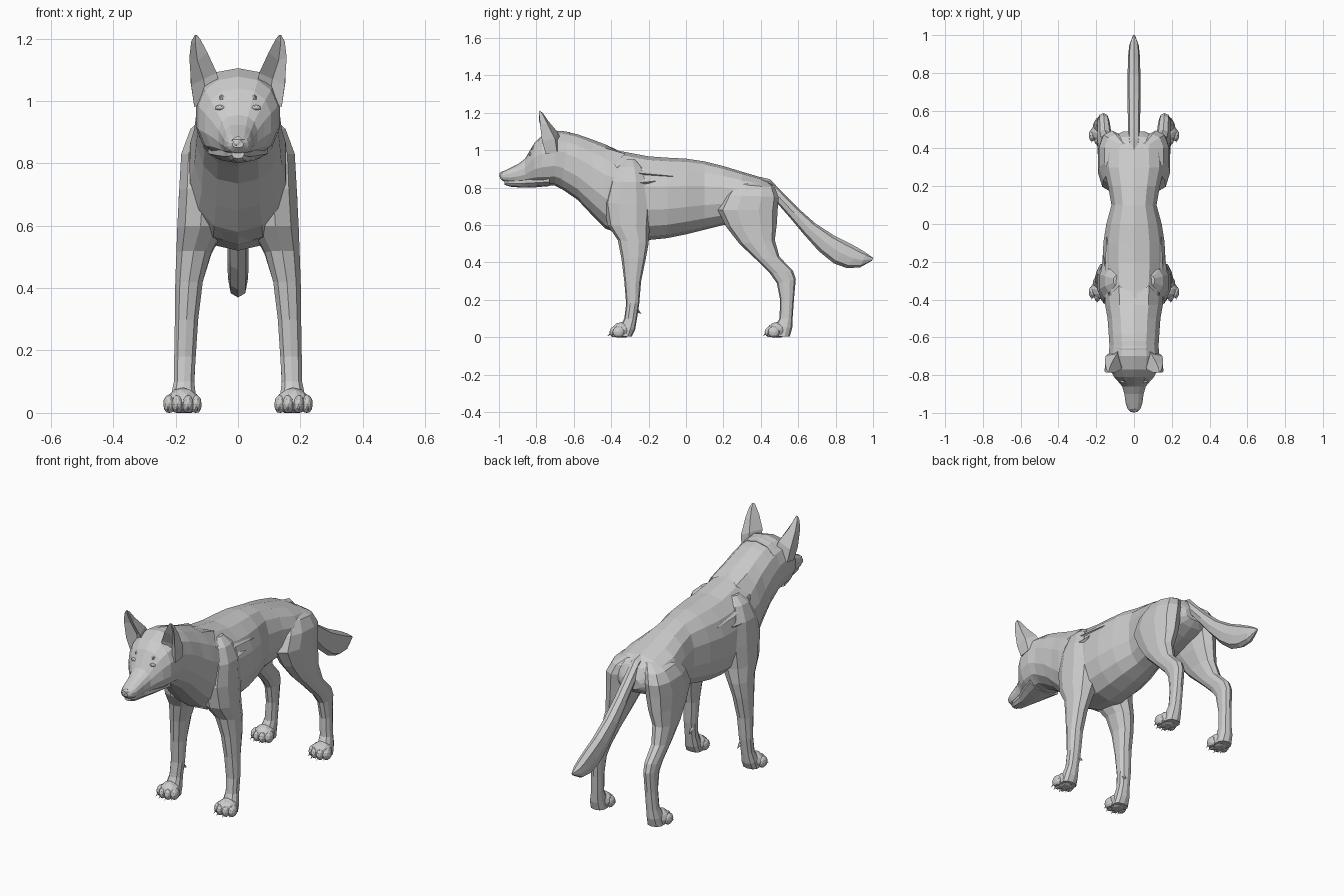
import bpy, bmesh
from math import sin, cos, pi, copysign
from mathutils import Vector, Matrix


def make(name, bm, mirror=False):
    bmesh.ops.recalc_face_normals(bm, faces=bm.faces)
    me = bpy.data.meshes.new(name)
    bm.to_mesh(me)
    bm.free()
    ob = bpy.data.objects.new(name, me)
    bpy.context.collection.objects.link(ob)
    if mirror:
        m = ob.modifiers.new("mirror", 'MIRROR')
        m.use_mirror_merge = False
    return ob


def skin(rings, cap_end=True):
    """Join rings of points into a faceted skin."""
    bm = bmesh.new()
    vs = [[bm.verts.new(p) for p in r] for r in rings]
    n = len(vs[0])
    for a, b in zip(vs, vs[1:]):
        for i in range(n):
            j = (i + 1) % n
            bm.faces.new((a[i], a[j], b[j], b[i]))
    bm.faces.new(vs[0])
    if cap_end:
        bm.faces.new(vs[-1])
    return bm


def ring(ya, za, yb, zb, xc, w, mid=.5, n=14, e=.85):
    """Rounded section spanning side-view points a and b, half-width w."""
    a, b = Vector((xc, ya, za)), Vector((xc, yb, zb))
    c = a.lerp(b, mid)
    pts = []
    for i in range(n):
        t = 2 * pi * i / n + pi / 2
        s, k = sin(t), cos(t)
        s, k = copysign(abs(s) ** e, s), copysign(abs(k) ** e, k)
        p = c + ((a - c) * s if s > 0 else (b - c) * -s)
        pts.append(p + Vector((w * k, 0, 0)))
    return pts


def slices(rows, mid=.5, n=14):
    """Upright sections: y, top, bottom, half-width."""
    return [ring(y, t, y, b, 0, w, mid, n) for y, t, b, w in rows]


def blobs(name, items, mirror=True, sub=2):
    """Faceted ellipsoids: centre, radii."""
    bm = bmesh.new()
    for c, r in items:
        bmesh.ops.create_icosphere(bm, subdivisions=sub, radius=1,
            matrix=Matrix.Translation(c) @ Matrix.Diagonal((*r, 1)))
    for v in bm.verts:
        v.co.z = max(v.co.z, 0)
    return make(name, bm, mirror)


def spikes(name, items, mirror=True):
    """Flattened points: base, tip, half-width across x, half-height."""
    bm = bmesh.new()
    for base, tip, wx, wz in items:
        b = Vector(base)
        ps = [bm.verts.new(b + Vector(o)) for o in
              ((wx, 0, 0), (0, 0, wz), (-wx, 0, 0), (0, 0, -wz))]
        t = bm.verts.new(tip)
        bm.faces.new(ps)
        for i in range(4):
            bm.faces.new((ps[i], ps[(i + 1) % 4], t))
    return make(name, bm, mirror)


# Torso
make("torso", skin(slices([
    (-.50, 1.03, .68, .10), (-.42, 1.015, .58, .14), (-.35, .995, .54, .155),
    (-.20, .967, .52, .168), (-.10, .96, .53, .166), (0, .955, .55, .15),
    (.10, .94, .575, .122), (.20, .915, .60, .14), (.30, .885, .61, .165),
    (.40, .855, .64, .158), (.46, .82, .67, .12), (.49, .765, .70, .06)])))

# Neck fur with a ragged rear edge
ruff = slices([
    (-.74, 1.085, .83, .115), (-.66, 1.103, .79, .132), (-.58, 1.085, .735, .137),
    (-.50, 1.057, .65, .143), (-.43, 1.03, .58, .156), (-.36, 1.0, .543, .161)])
for i, p in enumerate(ruff[-1]):
    p.y += .035 if i % 2 else -.02
make("neck_ruff", skin(ruff, False))

# Head and lower jaw
make("head", skin(slices([
    (-.995, .872, .85, .018), (-.98, .885, .835, .034), (-.95, .90, .827, .045),
    (-.90, .925, .822, .052), (-.86, .955, .82, .064), (-.835, .998, .82, .085),
    (-.81, 1.04, .818, .108), (-.77, 1.078, .813, .13), (-.70, 1.105, .81, .138),
    (-.62, 1.097, .78, .13)])))
make("lower_jaw", skin(slices([
    (-.97, .85, .815, .02), (-.94, .86, .805, .034), (-.88, .87, .80, .045),
    (-.80, .88, .802, .078), (-.73, .88, .808, .10)], n=10)))
blobs("nose", [((0, -.982, .868), (.027, .018, .02))], False, 1)
blobs("eyes", [((.057, -.832, .978), (.017, .011, .009))])
blobs("brows", [((.05, -.81, 1.008), (.014, .018, .016))], sub=1)

# Ears: each ring is inner edge, hollow, outer edge, back outer, back inner
make("ears", skin([
    [(.06, -.75, 1.05), (.10, -.735, 1.0), (.14, -.75, .98), (.14, -.69, .99), (.08, -.66, 1.04)],
    [(.068, -.77, 1.09), (.11, -.735, 1.07), (.15, -.77, 1.05), (.152, -.70, 1.06), (.09, -.685, 1.095)],
    [(.098, -.785, 1.155), (.13, -.755, 1.13), (.156, -.78, 1.14), (.153, -.74, 1.14), (.118, -.735, 1.155)],
    [(.122, -.787, 1.20), (.137, -.777, 1.185), (.15, -.785, 1.19), (.147, -.767, 1.192), (.13, -.765, 1.198)],
    [(.131, -.787, 1.21), (.135, -.785, 1.21), (.139, -.786, 1.21), (.138, -.782, 1.212), (.133, -.782, 1.212)]]), True)

# Front legs
make("front_legs", skin([ring(*r, n=10) for r in (
    (-.33, .95, -.27, .95, .08, .03), (-.375, .91, -.23, .91, .095, .06),
    (-.41, .83, -.20, .83, .112, .073),
    (-.44, .72, -.185, .70, .112, .080), (-.42, .60, -.195, .58, .120, .078),
    (-.365, .52, -.20, .50, .142, .058), (-.345, .42, -.215, .42, .157, .046),
    (-.33, .30, -.24, .30, .165, .039), (-.32, .18, -.25, .18, .17, .036),
    (-.33, .10, -.262, .10, .173, .034), (-.35, .06, -.272, .04, .175, .042),
    (-.36, .005, -.29, .005, .175, .045))]), True)

# Hind legs
make("hind_legs", skin([ring(*r, n=10) for r in (
    (.33, .85, .43, .835, .06, .03), (.255, .82, .475, .80, .098, .06),
    (.21, .76, .495, .75, .116, .072),
    (.17, .68, .49, .68, .122, .072), (.215, .59, .485, .60, .13, .062),
    (.285, .50, .475, .52, .145, .048), (.37, .42, .50, .43, .155, .04),
    (.45, .34, .572, .355, .16, .034), (.485, .29, .587, .31, .162, .031),
    (.503, .20, .577, .20, .165, .03), (.50, .10, .57, .10, .17, .032),
    (.475, .06, .568, .05, .175, .038), (.465, .005, .555, .005, .175, .043))]), True)

# Paws with four toes and claws
for side, y in (("front", -.375), ("hind", .455)):
    toes = [((.176, y + .03, .035), (.053, .053, .046))]
    claws = []
    for dx, dy in ((-.042, .014), (-.016, -.003), (.017, -.003), (.044, .014)):
        x = .177 + dx
        toes.append(((x, y + dy, .028), (.019, .032, .031)))
        claws.append(((x, y + dy - .02, .025), (x + dx * .1, y + dy - .042, .006), .006, .009))
    blobs(side + "_paws", toes)
    spikes(side + "_claws", claws)
spikes("dewclaws", [((.15, -.265, .15), (.148, -.238, .125), .01, .016)])

# Tail
make("tail", skin([ring(*r, n=8) for r in (
    (.36, .865, .40, .80, 0, .02), (.45, .845, .44, .74, 0, .032),
    (.515, .775, .485, .72, 0, .032), (.60, .69, .555, .64, 0, .033),
    (.69, .61, .63, .55, 0, .034), (.79, .545, .71, .46, 0, .034),
    (.87, .505, .79, .395, 0, .033), (.925, .475, .86, .37, 0, .031),
    (.965, .45, .93, .373, 0, .025), (1.0, .425, .995, .41, 0, .006))]))

# Fur tufts trailing from the shoulder
spikes("fur_tufts", [
    ((.122, -.33, .885), (.146, -.06, .86), .035, .03),
    ((.14, -.33, .82), (.165, -.16, .835), .04, .04)])
